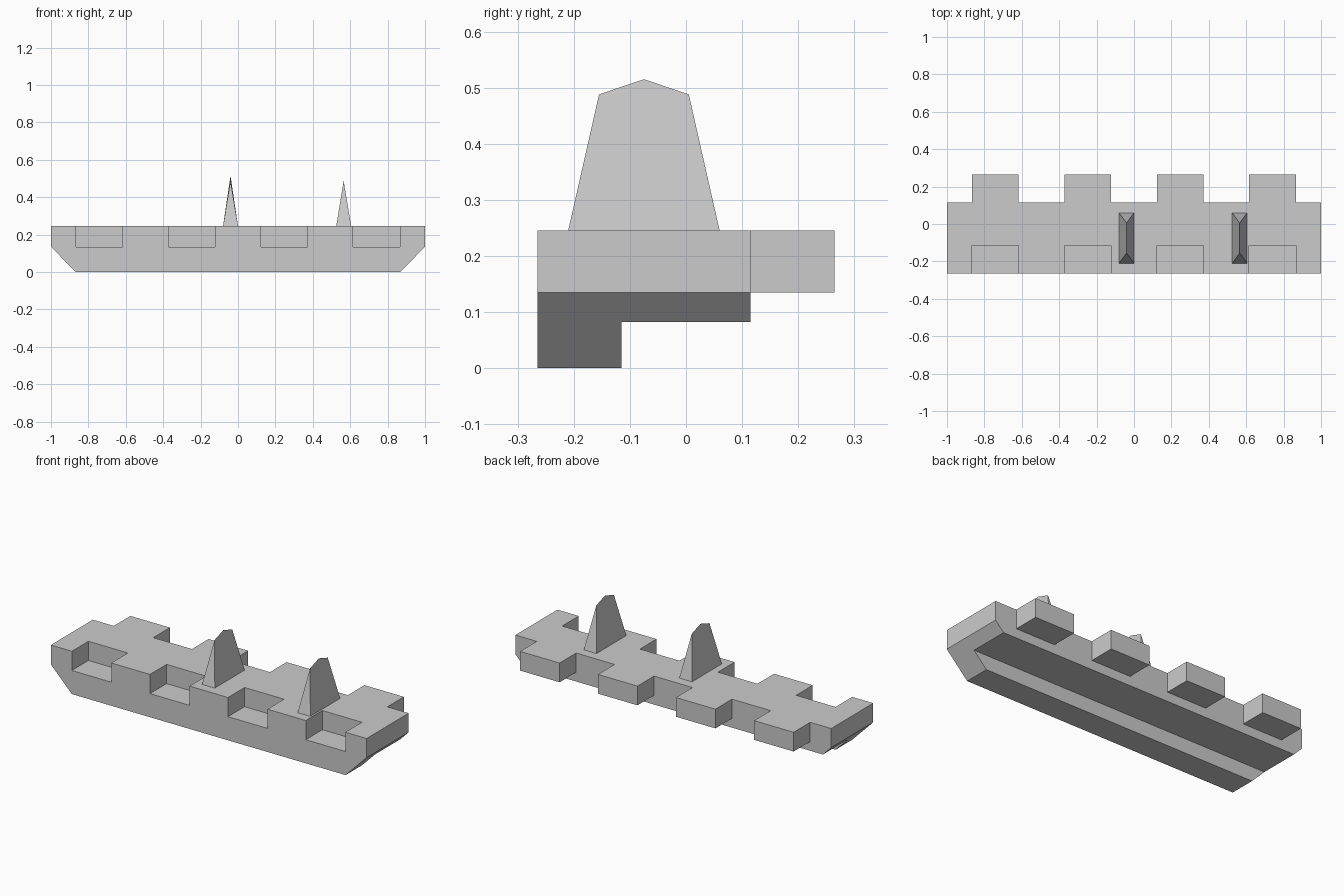
import bpy, bmesh

if "Cube" in bpy.data.objects:
    bpy.data.objects.remove(bpy.data.objects["Cube"])

TOP, STEP, UNDER = 0.245, 0.135, 0.082      # deck top, tooth underside, deck underside
SPANS = [(-0.867, -0.617), (-0.372, -0.122), (0.122, 0.372), (0.615, 0.865)]


def make(name, verts, faces):
    mesh = bpy.data.meshes.new(name)
    mesh.from_pydata(verts, [], faces)
    bm = bmesh.new()
    bm.from_mesh(mesh)
    bmesh.ops.recalc_face_normals(bm, faces=bm.faces)
    bm.to_mesh(mesh)
    bm.free()
    ob = bpy.data.objects.new(name, mesh)
    bpy.context.collection.objects.link(ob)
    return ob


def extrude_y(name, profile, y0, y1):
    """Extrude an (x, z) outline from y0 to y1."""
    n = len(profile)
    verts = [(x, y, z) for y in (y0, y1) for x, z in profile]
    faces = [list(range(n)), list(range(n, 2 * n))]
    faces += [(i, (i + 1) % n, n + (i + 1) % n, n + i) for i in range(n)]
    return make(name, verts, faces)


def carve(target, x, y, z):
    """Cut a box out of the target."""
    outline = [(x[0], z[0]), (x[1], z[0]), (x[1], z[1]), (x[0], z[1])]
    cutter = extrude_y("cutter", outline, *y)
    cutter.hide_render = True
    mod = target.modifiers.new("cut", 'BOOLEAN')
    mod.operation, mod.solver, mod.object = 'DIFFERENCE', 'EXACT', cutter
    bpy.context.view_layer.objects.active = target
    bpy.ops.object.modifier_apply(modifier=mod.name)
    bpy.data.objects.remove(cutter)


# Rail body: block with chamfered lower ends
body = extrude_y("rail_body", [(-1, TOP), (-1, STEP), (-0.867, 0), (0.867, 0),
                               (1, STEP), (1, TOP)], -0.265, 0.265)

# Stepped underside: front lip, deck, then teeth
carve(body, (-2, 2), (-0.115, 1), (-1, UNDER))
carve(body, (-2, 2), (0.115, 1), (-1, STEP))

# Gaps between the back teeth
edges = [-2] + [x for span in SPANS for x in span] + [2]
for gap in zip(edges[::2], edges[1::2]):
    carve(body, gap, (0.115, 1), (-1, 1))

# Matching notches along the front
for span in SPANS:
    carve(body, span, (-1, -0.115), (STEP, 1))

# Upright fins: rectangular foot narrowing to a peaked knife edge
for name, cx in (("middle_fin", -0.04), ("right_fin", 0.565)):
    foot = [(cx + sx * 0.04, y, TOP) for sx, y in
            ((-1, -0.21), (1, -0.21), (1, 0.06), (-1, 0.06))]
    ridge = [(cx, -0.155, 0.488), (cx, -0.075, 0.515), (cx, 0.005, 0.488)]
    make(name, foot + ridge, [(0, 1, 4), (2, 3, 6), (1, 2, 6, 5, 4),
                              (3, 0, 4, 5, 6), (3, 2, 1, 0)])
